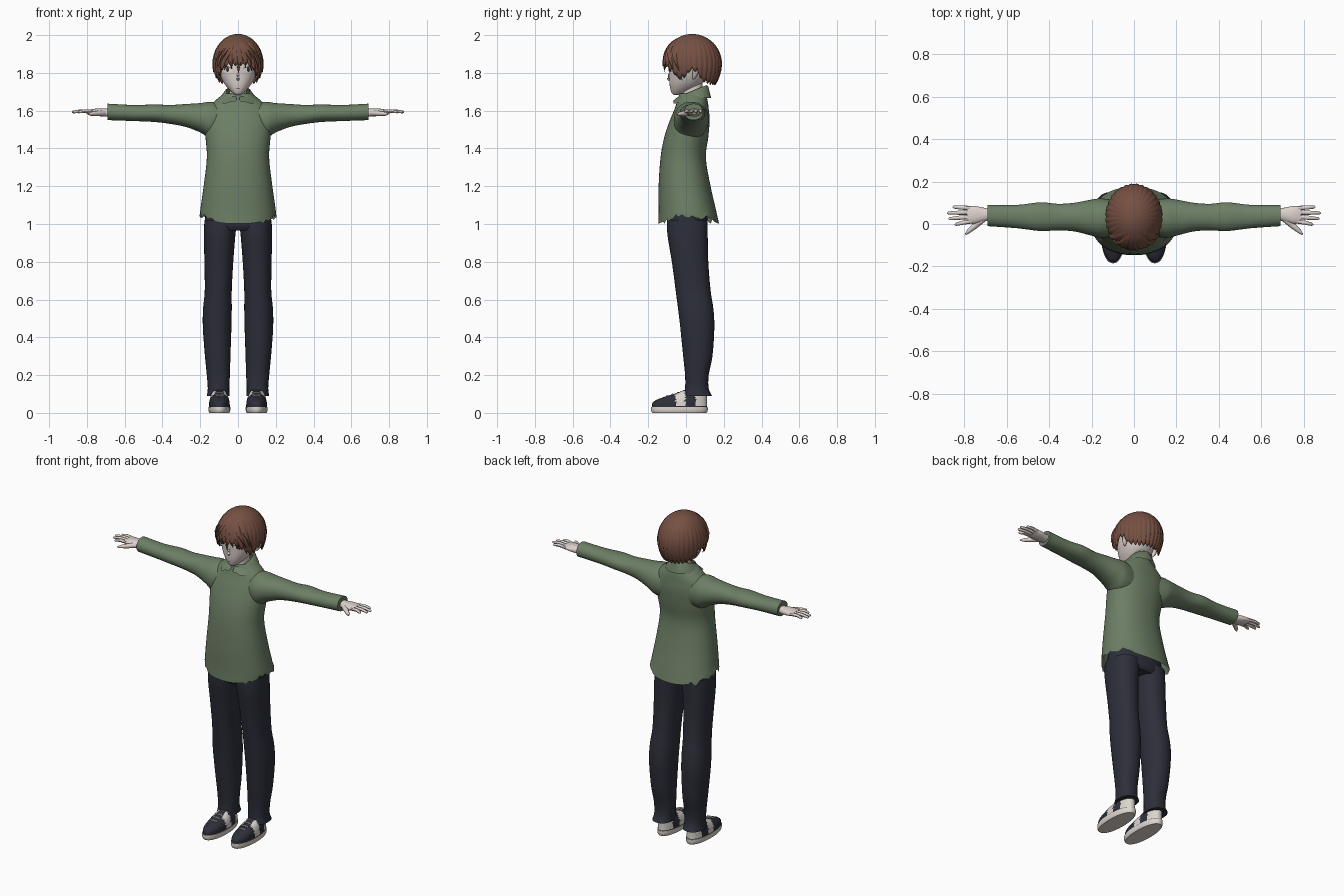
import bpy, bmesh, math, random
from mathutils import Vector, Matrix
from mathutils.bvhtree import BVHTree

random.seed(4)
if "Cube" in bpy.data.objects:
    bpy.data.objects.remove(bpy.data.objects["Cube"], do_unlink=True)


def material(name, r, g, b):
    m = bpy.data.materials.new(name)
    m.use_nodes = True
    m.diffuse_color = (r, g, b, 1)
    node = next(n for n in m.node_tree.nodes if n.type == 'BSDF_PRINCIPLED')
    node.inputs["Base Color"].default_value = (r, g, b, 1)
    return m


GREEN = material("green_cloth", .15, .21, .13)
NAVY = material("navy_cloth", .026, .028, .042)
HAIR = material("brown_hair", .18, .08, .055)
SKIN = material("pale_skin", .72, .64, .6)
WHITE = material("off_white", .72, .67, .62)
EYE = material("eye_white", .85, .85, .85)
DARK = material("dark_brown", .06, .03, .025)


def finish(name, bm, mats, rule=None, side=1):
    """Turn a bmesh into a smooth object, mirrored when side is -1."""
    bm.transform(Matrix.Scale(side, 4, Vector((1, 0, 0))))
    bmesh.ops.recalc_face_normals(bm, faces=bm.faces)
    for f in bm.faces:
        f.material_index = rule(f.calc_center_median()) if rule else 0
    mesh = bpy.data.meshes.new(name)
    bm.to_mesh(mesh)
    ob = bpy.data.objects.new(name, mesh)
    bpy.context.collection.objects.link(ob)
    for m in mats:
        mesh.materials.append(m)
    bpy.ops.object.select_all(action='DESELECT')
    ob.select_set(True)
    bpy.context.view_layer.objects.active = ob
    bpy.ops.object.shade_smooth_by_angle(angle=math.radians(45))
    return ob


def skin_rings(bm, rings, caps=True, closed=True):
    rows = [[bm.verts.new(p) for p in ring] for ring in rings]
    n = len(rows[0])
    for a, b in zip(rows, rows[1:]):
        for i in range(n if closed else n - 1):
            j = (i + 1) % n
            bm.faces.new((a[i], a[j], b[j], b[i]))
    if caps:
        bm.faces.new(rows[0])
        bm.faces.new(rows[-1])


def smooth_rows(rows, steps=4):
    """Catmull-Rom interpolation of section values."""
    out = []
    for k in range(len(rows) - 1):
        p = [rows[max(0, min(len(rows) - 1, k + d))] for d in (-1, 0, 1, 2)]
        for s in range(steps):
            t = s / steps
            out.append([b + t / 2 * (c - a + t * (2 * a - 5 * b + 4 * c - d
                        + t * (3 * (b - c) + d - a))) for a, b, c, d in zip(*p)])
    return out + [rows[-1]]


def loft(rows, axis='z', n=40, power=2.2, caps=True, steps=4):
    """Rounded sections given as position, low a, high a, low b, high b."""
    bm, rings = bmesh.new(), []
    for pos, a0, a1, b0, b1 in smooth_rows(rows, steps):
        ring = []
        for i in range(n):
            c, s = math.cos(math.tau * i / n), math.sin(math.tau * i / n)
            a = (a0 + a1) / 2 + (a1 - a0) / 2 * math.copysign(abs(c) ** (2 / power), c)
            b = (b0 + b1) / 2 + (b1 - b0) / 2 * math.copysign(abs(s) ** (2 / power), s)
            ring.append((a, b, pos) if axis == 'z' else (pos, a, b))
        rings.append(ring)
    skin_rings(bm, rings, caps)
    return bm


def tube(name, pts, radii, mat, side=1, n=8, flat=1):
    """Tapered rod through points."""
    pts, rings = [Vector(p) for p in pts], []
    for i, p in enumerate(pts):
        d = pts[min(i + 1, len(pts) - 1)] - pts[max(i - 1, 0)]
        q = d.to_track_quat('Z', 'Y')
        rings.append([p + q @ Vector((math.cos(k * math.tau / n), flat * math.sin(k * math.tau / n), 0))
                      * radii[i] for k in range(n)])
    bm = bmesh.new()
    skin_rings(bm, rings)
    return finish(name, bm, [mat], side=side)


# Shirt body with a torn hem that rises at the sides
torso = [(1.01, .203, -.147, .175), (1.07, .2, -.145, .16), (1.2, .182, -.145, .13),
         (1.35, .165, -.135, .105), (1.46, .172, -.115, .118), (1.55, .178, -.085, .125),
         (1.61, .165, -.06, .12), (1.65, .125, -.047, .115), (1.69, .075, -.035, .105)]
bm = loft([(z, -w, w, f, b) for z, w, f, b in torso], n=64, caps=False)
jag = [random.uniform(-.022, .015) for _ in range(64)]
for v in bm.verts:
    if v.co.z < 1.07:
        edge = min(1, abs(v.co.x) / .2)
        k = round(math.atan2(v.co.y, v.co.x) / math.tau * 64) % 64
        hem = 1.002 + .048 * edge ** 3 + (jag[k] if edge > .65 else 0)
        v.co.z = 1.07 - (1.07 - v.co.z) * (1.07 - hem) / .06
finish("shirt_body", bm, [GREEN])

# Folded collar, open at the front
tops, mids, lows = [], [], []
for i in range(49):
    a = .1 + (math.tau - .2) * i / 48
    c, s = math.cos(a), math.sin(a)
    tip = math.exp(-((min(a, math.tau - a) - .72) / .28) ** 2)
    tops.append((.062 * s, .035 - .072 * c, 1.705 - .03 * c))
    mids.append((.07 * s, .035 - .082 * c, 1.7 - .03 * c))
    r = .098 + .02 * tip
    lows.append((r * s, .035 - (r + .008 * max(0, c)) * c, 1.668 - .018 * max(0, c) - .018 * tip))
bm = bmesh.new()
skin_rings(bm, [tops, mids, lows], caps=False, closed=False)
finish("collar", bm, [GREEN])

# Trouser seat
finish("trouser_seat", loft([(.965, -.15, .15, -.085, .1), (1, -.176, .176, -.1, .115),
                             (1.1, -.165, .165, -.1, .11)]), [NAVY])

arm = [(.08, -.05, .11, 1.45, 1.64), (.15, -.065, .12, 1.455, 1.647), (.2, -.055, .115, 1.485, 1.64),
       (.28, -.035, .1, 1.515, 1.635), (.36, -.03, .095, 1.53, 1.63), (.44, -.033, .102, 1.54, 1.633),
       (.55, -.02, .09, 1.545, 1.63), (.69, -.01, .09, 1.55, 1.637)]
leg = [(.09, .045, .165, -.015, .138), (.13, .046, .16, -.005, .12), (.2, .043, .165, -.005, .12),
       (.3, .04, .175, -.015, .14), (.45, .035, .186, -.03, .15), (.55, .033, .185, -.042, .145),
       (.65, .033, .176, -.055, .13), (.8, .025, .178, -.075, .118), (.94, .014, .18, -.098, .115),
       (1.02, .005, .178, -.1, .115)]
palm = [(.66, .02, .07, 1.57, 1.613), (.7, .014, .075, 1.568, 1.611),
        (.75, .001, .085, 1.573, 1.611), (.787, .004, .083, 1.583, 1.605)]
upper = [(.03, .043, .154, -.181, .111), (.06, .045, .152, -.172, .11), (.085, .052, .146, -.115, .11),
         (.105, .06, .14, -.05, .11), (.125, .063, .135, 0, .108)]
fingers = [(.012, .845, -.002), (.033, .874, .025), (.054, .88, .052), (.075, .855, .08)]


def shoe_colour(p):
    return 1 if p.z > .035 and (p.y > .05 or -.055 < p.y < -.005 and abs(abs(p.x) - .098) > .022) else 0


for side, word in ((1, "left"), (-1, "right")):
    finish(word + "_sleeve", loft(arm, 'x', power=2.1), [GREEN], side=side)
    finish(word + "_trouser_leg", loft(leg), [NAVY], side=side)

    # Hand
    finish(word + "_palm", loft(palm, 'x', 20), [SKIN], side=side)
    for k, (y, tx, ty) in enumerate(fingers):
        mid = ((.78 + tx) / 2, (y + ty) / 2, 1.598)
        tube(f"{word}_finger_{k + 1}", [(.77, y, 1.594), mid, (tx - .006, ty, 1.593), (tx, ty, 1.592)],
             [.0105, .0095, .007, .002], SKIN, side)
    tube(word + "_thumb", [(.71, .025, 1.588), (.75, -.01, 1.585), (.78, -.035, 1.583), (.795, -.05, 1.582)],
         [.016, .014, .01, .003], SKIN, side)

    # Shoe
    finish(word + "_sole", loft([(0, .046, .151, -.178, .109), (.012, .041, .156, -.185, .115),
                                 (.032, .041, .156, -.185, .115)], steps=2), [WHITE], side=side)
    finish(word + "_shoe", loft(upper, n=64), [NAVY, WHITE], shoe_colour, side)
    for k in range(3):
        y, z = -.1 + .028 * k, .092 + .008 * k
        tube(f"{word}_lace_{k + 1}", [(.075, y, z - .003), (.098, y, z), (.121, y, z - .003)],
             [.004] * 3, WHITE, side, 6)

    # Ear
    tube(word + "_ear", [(.1, .04, 1.765), (.106, .045, 1.785), (.11, .052, 1.81), (.106, .054, 1.83)],
         [.004, .013, .018, .006], SKIN, side, 10)

# Neck and head
finish("neck", loft([(1.62, -.05, .05, -.03, .09), (1.68, -.045, .045, -.022, .085),
                     (1.77, -.045, .045, -.02, .09)]), [SKIN])
head = [(1.683, .012, -.066, -.035), (1.695, .03, -.076, 0), (1.72, .055, -.084, .05), (1.75, .077, -.088, .09),
        (1.79, .095, -.09, .12), (1.84, .104, -.092, .145), (1.9, .1, -.08, .15), (1.95, .07, -.04, .11)]
bm = loft([(z, -w, w, f, b) for z, w, f, b in head], n=48)
face_tree = BVHTree.FromBMesh(bm)
finish("head", bm, [SKIN])
tube("nose", [(0, -.084, 1.81), (0, -.09, 1.785), (0, -.093, 1.77), (0, -.088, 1.76)],
     [.003, .007, .009, .004], SKIN)


def face_plate(name, x, z, rx, rz, mat, lift, arch=0):
    """Thin oval hugging the face; arch bends it upward in the middle."""
    bm, rings = bmesh.new(), []
    for k in (.05, .5, 1):
        ring = []
        for i in range(24):
            u, w = k * math.cos(i * math.tau / 24), k * math.sin(i * math.tau / 24)
            px, pz = x + rx * u, z + rz * w + arch * (1 - u * u)
            hit = face_tree.ray_cast(Vector((px, -1, pz)), Vector((0, 1, 0)))[0]
            ring.append((px, (hit.y if hit else -.08) - lift, pz))
        rings.append(ring)
    skin_rings(bm, rings, caps=False)
    bm.faces.new(bm.verts[:24]) if bm.verts.ensure_lookup_table() is None else None
    finish(name, bm, [mat])


# Eyes and mouth
for side, word in ((1, "left"), (-1, "right")):
    x = .055 * side
    face_plate(word + "_eye", x, 1.815, .024, .015, EYE, .002)
    face_plate(word + "_iris", x, 1.817, .008, .012, DARK, .004)
    face_plate(word + "_lash", x, 1.823, .027, .0025, DARK, .005, .008)
face_plate("mouth", 0, 1.718, .014, .0012, DARK, .002)


# Hair shell: ridged locks with a pointed lower edge
def hair_point(a, z, k=1):
    r = math.sqrt(max(0, 1 - ((z - 1.85) / .15) ** 2)) if z > 1.85 else 1 - 18 * (1.85 - z) ** 2
    return (.128 * r * k * math.sin(a), .033 - .15 * r * k * math.cos(a), z)


edge_line = [(0, 1.845), (.4, 1.85), (.75, 1.82), (1.05, 1.775), (1.35, 1.79), (1.5, 1.82),
             (1.75, 1.815), (1.95, 1.765), (2.4, 1.75), (3.2, 1.748)]


def edge_height(a):
    a = min(a, math.tau - a)
    for (a0, z0), (a1, z1) in zip(edge_line, edge_line[1:]):
        if a <= a1:
            return z0 + (z1 - z0) * (a - a0) / (a1 - a0)


rings = []
for j in range(1, 17):
    t, ring = j / 16, []
    for i in range(192):
        a = math.tau * i / 192
        ridge = 1 - abs((i % 6) - 3) / 3
        low = edge_height(a) + .009 - .02 * ridge
        z = 2 - (2 - low) * (1 - math.cos(t * math.pi / 2))
        ring.append(hair_point(a, z, 1 + .04 * t * (ridge - .5)))
    rings.append(ring)
bm = bmesh.new()
skin_rings(bm, rings, caps=False)
bm.verts.ensure_lookup_table()
bm.faces.new(bm.verts[:192])
shell = finish("hair_shell", bm, [HAIR])
solid = shell.modifiers.new("thickness", 'SOLIDIFY')
solid.thickness = .006

# Fringe and side locks sweeping from the crown
locks = [(-.1, -.95, 1.775), (-.1, -.6, 1.815), (0, -.28, 1.82), (.05, .02, 1.8), (.1, .32, 1.825),
         (.1, .62, 1.81), (.1, .95, 1.775), (-.5, -1.15, 1.76), (.5, 1.15, 1.76)]
for k, (a0, a1, end) in enumerate(locks):
    path = []
    for i in range(9):
        t = i / 8
        z = 1.985 - (1.985 - end) * t ** 1.4
        path.append(hair_point(a0 + (a1 - a0) * t ** .7, z, 1.0))
    tube(f"hair_lock_{k + 1}", path, [.02 * math.sin(math.pi * (.12 + .86 * i / 8)) for i in range(9)],
         HAIR, n=8, flat=.5)
